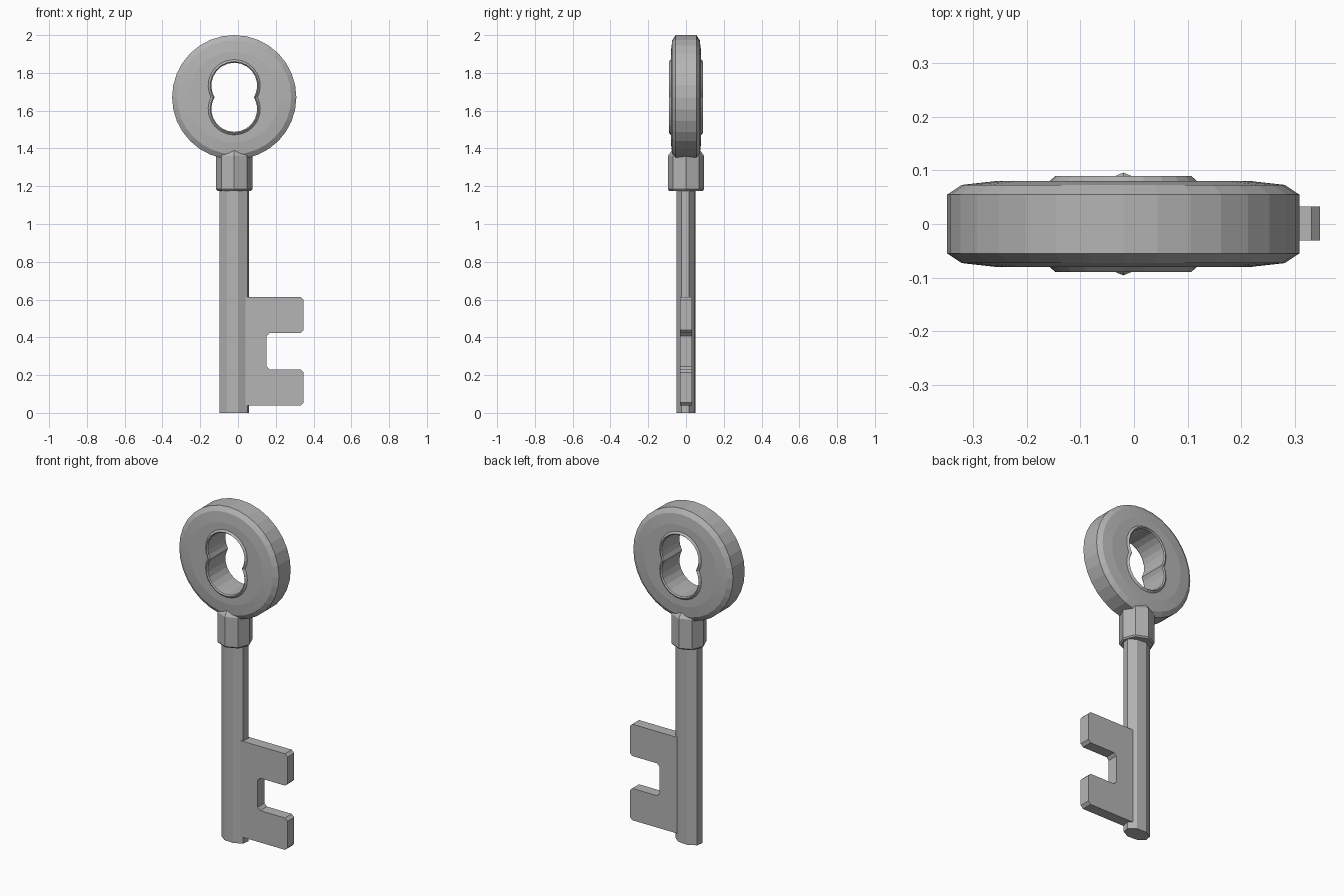
import bpy, bmesh
from math import sin, cos, pi, sqrt, radians

if "Cube" in bpy.data.objects:
    bpy.data.objects.remove(bpy.data.objects["Cube"])

CX = -0.02      # axis of the key
BOW_Z = 1.671   # centre of the bow

# Dark grey metal
metal = bpy.data.materials.new("dark_grey")
metal.diffuse_color = (0.46, 0.46, 0.46, 1)
metal.use_nodes = True
metal.node_tree.nodes["Principled BSDF"].inputs["Base Color"].default_value = metal.diffuse_color


def loft(name, loops, closed=False):
    """Skin a list of equal-length point loops; cap the ends or close into a ring."""
    bm = bmesh.new()
    rings = [[bm.verts.new(p) for p in loop] for loop in loops]
    n = len(rings[0])
    pairs = list(zip(rings, rings[1:]))
    if closed:
        pairs.append((rings[-1], rings[0]))
    else:
        bm.faces.new(rings[0])
        bm.faces.new(rings[-1])
    for a, b in pairs:
        for i in range(n):
            j = (i + 1) % n
            bm.faces.new((a[i], a[j], b[j], b[i]))
    bmesh.ops.recalc_face_normals(bm, faces=bm.faces)
    mesh = bpy.data.meshes.new(name)
    bm.to_mesh(mesh)
    bm.free()
    mesh.materials.append(metal)
    obj = bpy.data.objects.new(name, mesh)
    bpy.context.collection.objects.link(obj)
    return obj


def disc_loop(radius, y, n=32):
    """Loop in the xz plane; radius is a function of the angle."""
    out = []
    for i in range(n):
        t = 2 * pi * i / n
        r = radius(t)
        out.append((CX + r * cos(t), y, BOW_Z + r * sin(t)))
    return out


def circle(r):
    return lambda t: r


def keyhole(r, d=0.062):
    """Outline of two overlapping circles, one above the other."""
    return lambda t: d * abs(sin(t)) + sqrt(r * r - (d * cos(t)) ** 2)


def column_loop(z, rx, ry, turn=0.0, n=8):
    return [(CX + rx * cos(turn + 2 * pi * i / n),
             ry * sin(turn + 2 * pi * i / n), z) for i in range(n)]


# Bow: rounded disc with a raised lip around the double-round hole
half = [(circle(0.329), 0.055), (circle(0.302), 0.073), (circle(0.24), 0.08),
        (keyhole(0.138), 0.08), (keyhole(0.127), 0.09), (keyhole(0.121), 0.083)]
profile = half + [(f, -y) for f, y in reversed(half)]
loft("bow", [disc_loop(f, y) for f, y in profile], closed=True)

# Collar: octagonal sleeve with bevelled ends
loft("collar", [column_loop(z, r, r) for z, r in
                [(1.176, 0.089), (1.184, 0.096), (1.36, 0.096), (1.395, 0.072)]])

# Shaft: flattened eight-sided rod
turn = radians(-28.5)
loft("shaft", [column_loop(z, 0.081, 0.052, turn) for z in (0.0, 1.2)])

# Bit: flat plate with one notch and clipped corners
c = 0.016
outline = [(-0.03, 0.04), (0.348 - c, 0.04), (0.348, 0.04 + c),
           (0.348, 0.23 - c), (0.348 - c, 0.23), (0.152 + c, 0.23),
           (0.152, 0.23 + c), (0.152, 0.423 - c), (0.152 + c, 0.423),
           (0.348 - c, 0.423), (0.348, 0.423 + c), (0.348, 0.613 - c),
           (0.348 - c, 0.613), (-0.03, 0.613)]
loft("bit", [[(x, y, z) for x, z in outline] for y in (-0.031, 0.033)])
